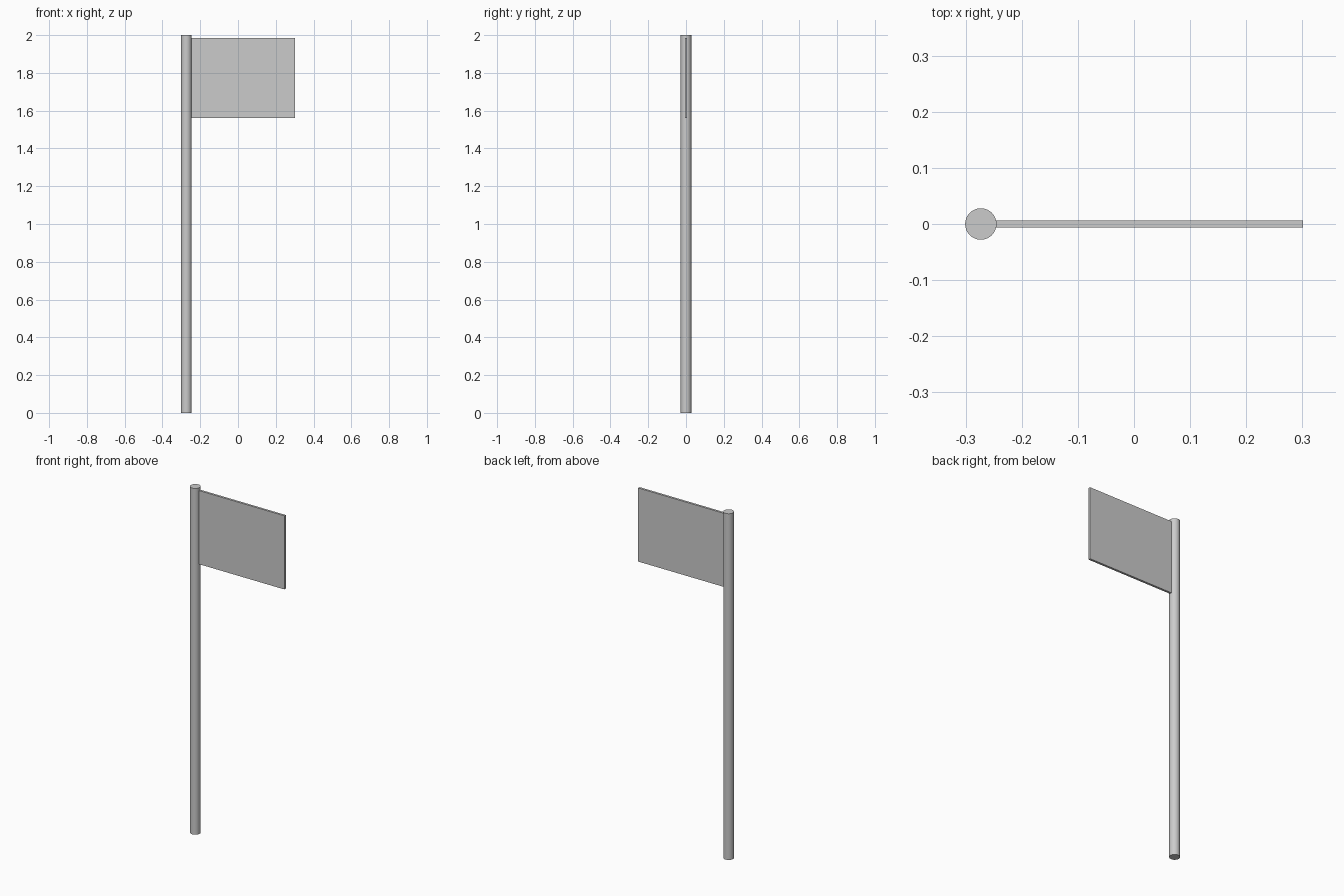
import bpy
import math

if "Cube" in bpy.data.objects:
    bpy.data.objects.remove(bpy.data.objects["Cube"])

POLE_R, POLE_H = 0.028, 2.0
POLE_X = -0.301 + POLE_R
FLAG_X0, FLAG_X1 = -0.25, 0.301
FLAG_Z0, FLAG_Z1 = 1.56, 1.985
FLAG_T = 0.013

# Round pole standing on the ground
bpy.ops.mesh.primitive_cylinder_add(vertices=32, radius=POLE_R, depth=POLE_H,
                                    location=(POLE_X, 0, POLE_H / 2))
pole = bpy.context.object
pole.name = "pole"
bpy.ops.object.shade_smooth_by_angle(angle=math.radians(30))

# Flat rectangular flag panel, its inner edge set just into the pole
bpy.ops.mesh.primitive_cube_add(size=1, location=((FLAG_X0 + FLAG_X1) / 2, 0,
                                                  (FLAG_Z0 + FLAG_Z1) / 2))
flag = bpy.context.object
flag.name = "flag_panel"
flag.scale = (FLAG_X1 - FLAG_X0, FLAG_T, FLAG_Z1 - FLAG_Z0)
bpy.ops.object.transform_apply(location=False, rotation=False, scale=True)
